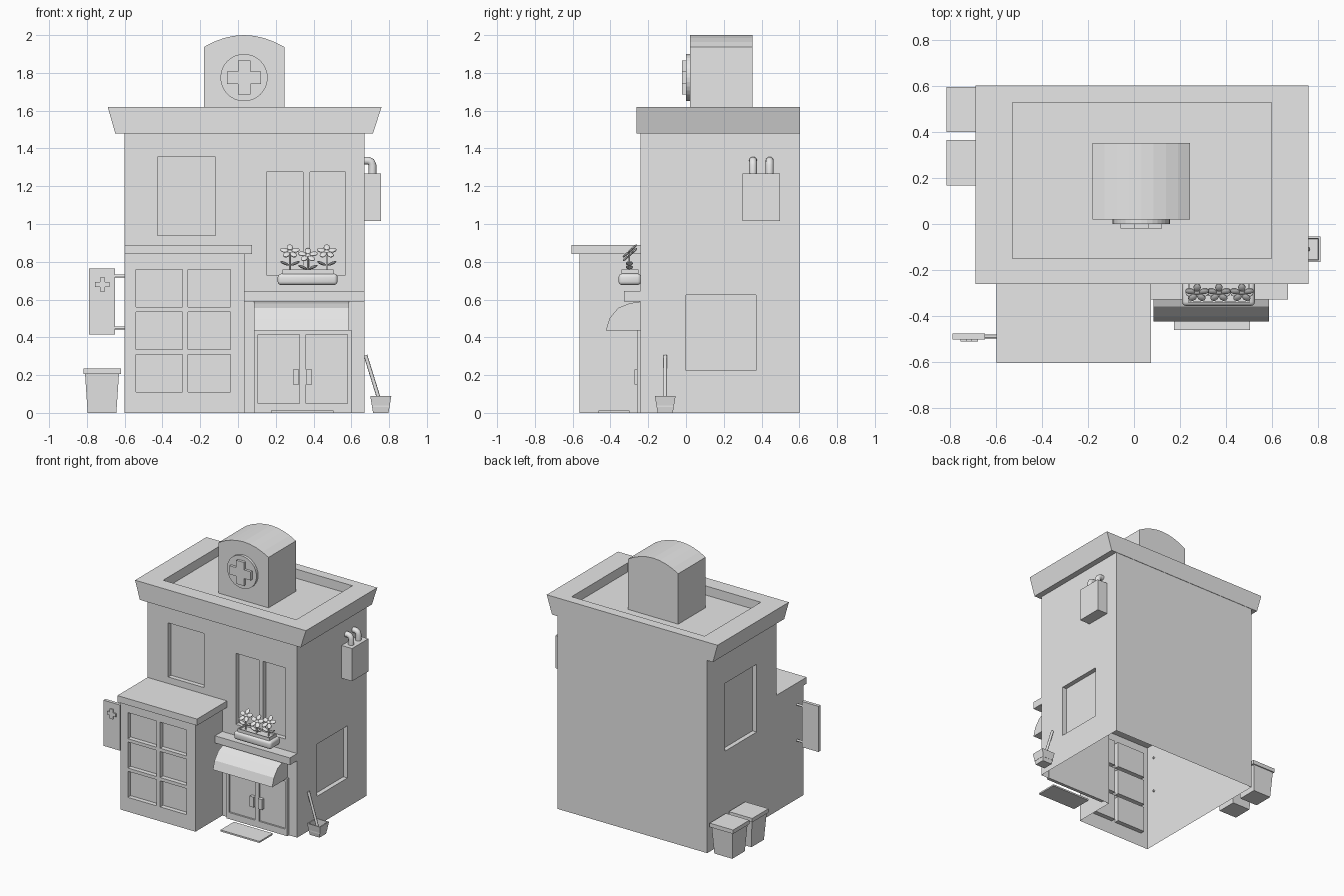
import bpy, bmesh, math
from mathutils import Vector, Matrix

if "Cube" in bpy.data.objects:
    bpy.data.objects.remove(bpy.data.objects["Cube"], do_unlink=True)

grey = bpy.data.materials.new("light_grey")
grey.use_nodes = True
grey.diffuse_color = (0.8, 0.8, 0.8, 1)
grey.node_tree.nodes["Principled BSDF"].inputs["Base Color"].default_value = grey.diffuse_color


def finish(name, bm, smooth=False):
    bmesh.ops.recalc_face_normals(bm, faces=bm.faces)
    mesh = bpy.data.meshes.new(name)
    bm.to_mesh(mesh)
    bm.free()
    mesh.materials.append(grey)
    obj = bpy.data.objects.new(name, mesh)
    bpy.context.collection.objects.link(obj)
    if smooth:
        bpy.ops.object.select_all(action='DESELECT')
        obj.select_set(True)
        bpy.context.view_layer.objects.active = obj
        bpy.ops.object.shade_smooth_by_angle(angle=math.radians(40))
    return obj


def box(name, x, y, z, taper=0, sink=None, bevel=0):
    """Box from ranges; taper narrows the base, sink = (rim, depth) hollows the top."""
    bm = bmesh.new()
    bmesh.ops.create_cube(bm, size=1)
    for v in bm.verts:
        low = v.co.z < 0
        for i, (lo, hi) in enumerate((x, y, z)):
            inward = taper if low and i < 2 else 0
            v.co[i] = lo + inward if v.co[i] < 0 else hi - inward
    if sink:
        top = [f for f in bm.faces if f.calc_center_median().z > z[1] - 0.001]
        bmesh.ops.inset_region(bm, faces=top, thickness=sink[0])
        hole = bmesh.ops.extrude_face_region(bm, geom=top)
        verts = [g for g in hole["geom"] if isinstance(g, bmesh.types.BMVert)]
        bmesh.ops.delete(bm, geom=top, context='FACES_ONLY')
        bmesh.ops.translate(bm, verts=verts, vec=(0, 0, -sink[1]))
    if bevel:
        bmesh.ops.bevel(bm, geom=bm.edges[:], offset=bevel, segments=3, affect='EDGES', profile=0.5)
    return finish(name, bm, bool(bevel))


def prism(name, points, axis, lo, hi):
    """Extrude a 2D outline (other two axes in order) along an axis."""
    bm = bmesh.new()
    def place(p, d):
        co = list(p)
        co.insert(axis, d)
        return bm.verts.new(co)
    face = bm.faces.new([place(p, lo) for p in points])
    new = bmesh.ops.extrude_face_region(bm, geom=[face])["geom"]
    move = Vector((0, 0, 0))
    move[axis] = hi - lo
    bmesh.ops.translate(bm, verts=[g for g in new if isinstance(g, bmesh.types.BMVert)], vec=move)
    return finish(name, bm)


def rod(name, points, radius, sides=8):
    """Round tube along a path."""
    curve = bpy.data.curves.new(name, 'CURVE')
    curve.dimensions = '3D'
    curve.bevel_depth = radius
    curve.bevel_resolution = max(0, sides // 2 - 2)
    curve.use_fill_caps = True
    line = curve.splines.new('POLY')
    line.points.add(len(points) - 1)
    for p, co in zip(line.points, points):
        p.co = (*co, 1)
    curve.materials.append(grey)
    obj = bpy.data.objects.new(name, curve)
    bpy.context.collection.objects.link(obj)
    return obj


def boolean(target, tool, operation='DIFFERENCE'):
    mod = target.modifiers.new("cut", 'BOOLEAN')
    mod.operation, mod.object, mod.solver = operation, tool, 'EXACT'
    bpy.context.view_layer.objects.active = target
    bpy.ops.object.modifier_apply(modifier=mod.name)
    bpy.data.objects.remove(tool, do_unlink=True)


def cross(name, cx, cz, arm, half, y):
    box(name + "_bar", (cx - arm, cx + arm), y, (cz - half, cz + half))
    box(name + "_post", (cx - half, cx + half), y, (cz - arm, cz + arm))


# Main block and front extension, joined into one open-bottomed shell
walls = box("walls", (-0.6, 0.67), (-0.24, 0.6), (0, 1.5))
boolean(walls, box("extension", (-0.6, 0.035), (-0.565, 0), (0, 0.85)), 'UNION')

# Recessed windows
front, depth = -0.24, 0.035
recesses = [((-0.425, -0.12), (0.94, 1.355), front),
            ((0.15, 0.345), (0.73, 1.275), front),
            ((0.38, 0.57), (0.73, 1.275), front)]
for x in ((-0.54, -0.295), (-0.265, -0.04)):
    for z in (0.11, 0.335, 0.56):
        recesses.append((x, (z, z + 0.2), -0.565))
for x, z, y in recesses:
    boolean(walls, box("cutter", x, (y - 0.1, y + depth), z))
boolean(walls, box("cutter", (0.67 - depth, 0.8), (0, 0.37), (0.225, 0.625)))
boolean(walls, box("cutter", (-0.8, depth - 0.6), (0, 0.385), (0.7, 1.22)))
bm = bmesh.new()
bm.from_mesh(walls.data)
floor = [f for f in bm.faces if f.calc_center_median().z < 0.001]
bmesh.ops.delete(bm, geom=floor, context='FACES')
bm.to_mesh(walls.data)
bm.free()

# Cornice with sunken roof
cornice = prism("cornice", [(-0.65, 1.48), (0.715, 1.48), (0.76, 1.62), (-0.69, 1.62)], 1, -0.262, 0.603)
boolean(cornice, box("cutter", (-0.53, 0.6), (-0.15, 0.53), (1.55, 1.8)))
box("extension_roof", (-0.6, 0.075), (-0.605, -0.235), (0.84, 0.89))

# Arched roof sign with round badge
mid, half = 0.032, 0.213
arch = [(mid - half, 1.54), (mid + half, 1.54)]
for i in range(9):
    t = 1 - i / 4
    arch.append((mid + half * t, 2 - 0.063 * t * t))
prism("roof_sign", arch, 1, 0.02, 0.353)
for name, radius, y in (("badge_ring", 0.125, 0), ("badge_disc", 0.112, 0.008)):
    ring = [(mid + radius * math.cos(a * math.tau / 32), 1.775 + radius * math.sin(a * math.tau / 32))
            for a in range(32)]
    disc = prism(name, ring, 1, y, 0.025)
    if name == "badge_ring":
        outer = disc
    else:
        disc.location.y = -0.05
        bpy.context.view_layer.update()
        boolean(outer, disc)
prism("badge_face", [(mid + (x - mid) * 0.9, 1.775 + (z - 1.775) * 0.9) for x, z in ring], 1, 0.008, 0.025)
cross("badge_cross", mid, 1.775, 0.09, 0.033, (-0.02, 0.02))

# Entrance: double door, handles, awning, ledge and mat
door = box("door", (0.085, 0.6), (-0.26, -0.235), (0, 0.44))
for x in ((0.105, 0.325), (0.36, 0.58)):
    boolean(door, box("cutter", x, (-0.3, -0.247), (0.05, 0.415)))
for x in (0.29, 0.36):
    box("door_handle", (x, x + 0.033), (-0.272, -0.24), (0.15, 0.23))
canopy = [(-0.235, 0.435), (-0.425, 0.435), (-0.405, 0.5), (-0.36, 0.555), (-0.3, 0.58), (-0.235, 0.59)]
prism("awning", canopy, 0, 0.085, 0.588)
box("ledge", (0.035, 0.67), (-0.328, -0.235), (0.59, 0.645))
box("door_mat", (0.175, 0.505), (-0.462, -0.3), (0, 0.012))

# Flower box
box("planter", (0.21, 0.527), (-0.357, -0.238), (0.677, 0.737), bevel=0.018)
box("planter_rim", (0.235, 0.505), (-0.342, -0.252), (0.73, 0.76), sink=(0.01, 0.012))


def petal(bm, matrix, reach, size):
    """Flattened ball placed away from the hub."""
    shape = Matrix.Translation((reach, 0, 0)) @ Matrix.Diagonal((size, size * 0.75, size * 0.3, 1))
    bmesh.ops.create_uvsphere(bm, u_segments=8, v_segments=5, radius=1, matrix=matrix @ shape)


for x, z in ((0.275, 0.855), (0.37, 0.835), (0.47, 0.855)):
    y = -0.3
    rod("flower_stem", [(x, y, 0.74), (x, y, z)], 0.005, 6)
    bm = bmesh.new()
    head = Matrix.Translation((x, y, z)) @ Matrix.Rotation(math.radians(42), 4, 'X')
    for i in range(5):
        petal(bm, head @ Matrix.Rotation(math.tau * i / 5 + math.pi / 2, 4, 'Z'), 0.032, 0.023)
    petal(bm, head, 0, 0.016)
    for turn in (0, math.pi):
        base = Matrix.Translation((x, y, z - 0.075)) @ Matrix.Rotation(turn, 4, 'Z')
        petal(bm, base @ Matrix.Rotation(-0.4, 4, 'Y'), 0.03, 0.026)
    finish("flower", bm, True)

# Hanging side sign
box("hanging_sign", (-0.79, -0.65), (-0.503, -0.478), (0.415, 0.765))
cross("hanging_sign_cross", -0.718, 0.68, 0.038, 0.013, (-0.511, -0.5))
for z in (0.45, 0.725):
    rod("sign_bracket", [(-0.66, -0.49, z), (-0.59, -0.49, z)], 0.008)

# Rubbish bins
for y in (0.168, 0.4):
    box("bin", (-0.81, -0.63), (y + 0.01, y + 0.19), (0, 0.21), taper=0.014)
    box("bin_lid", (-0.818, -0.62), (y, y + 0.198), (0.205, 0.235))

# Meter box with bent pipes
box("meter_box", (0.668, 0.758), (0.3, 0.498), (1.017, 1.268))
for y in (0.355, 0.443):
    path = [(0.712, 1.26), (0.712, 1.31), (0.705, 1.328), (0.69, 1.335), (0.66, 1.335)]
    rod("meter_pipe", [(x, y, z) for x, z in path], 0.021, 12)

# Bucket and mop handle
box("bucket", (0.7, 0.812), (-0.165, -0.055), (0, 0.09), taper=0.015, sink=(0.012, 0.06))
rod("mop_handle", [(0.675, -0.11, 0.305), (0.757, -0.11, 0.04)], 0.01)
